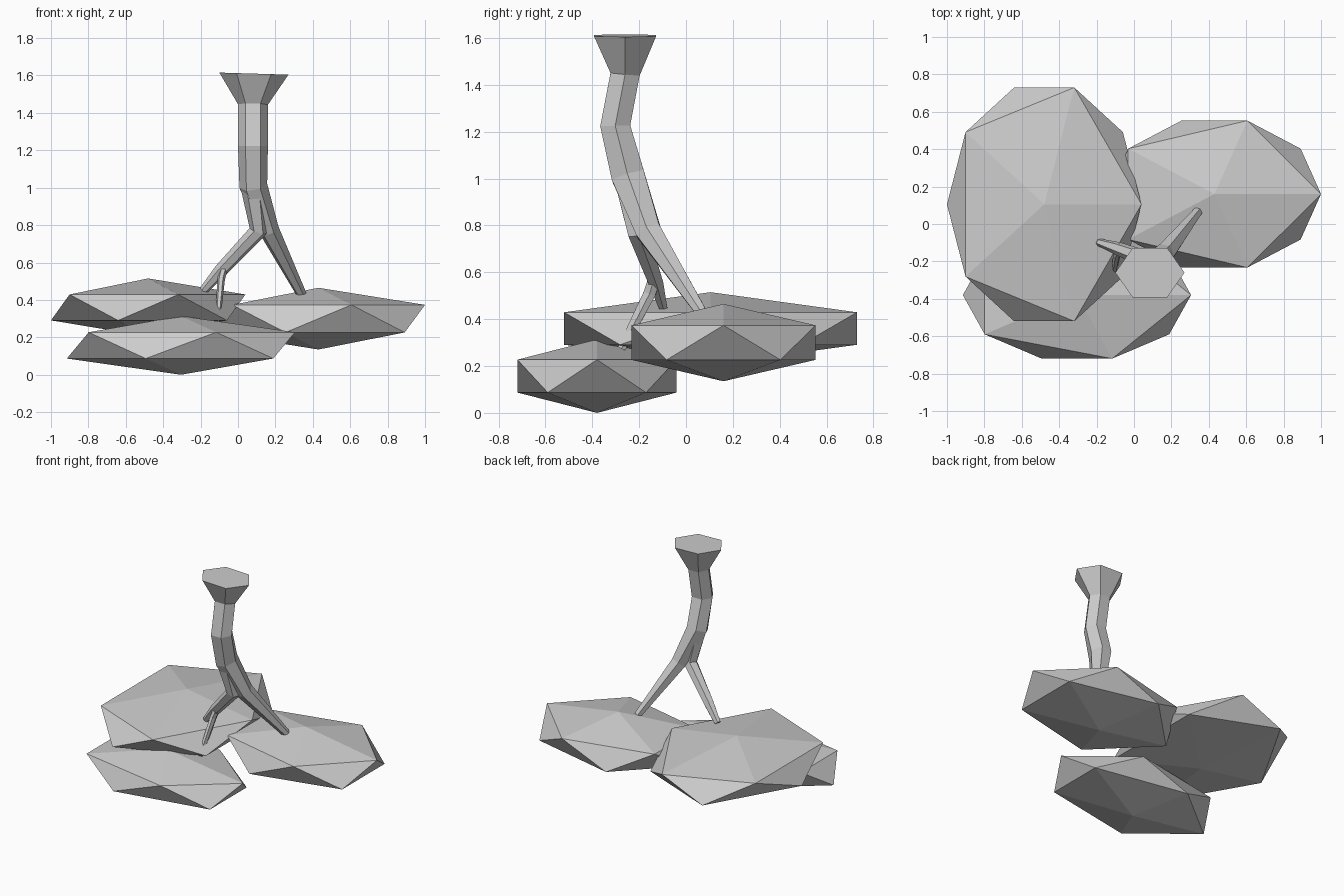
import bpy, bmesh, math
from mathutils import Vector

if "Cube" in bpy.data.objects:
    bpy.data.objects.remove(bpy.data.objects["Cube"])


def make_object(name, bm):
    bmesh.ops.recalc_face_normals(bm, faces=bm.faces)
    mesh = bpy.data.meshes.new(name)
    bm.to_mesh(mesh)
    bm.free()
    obj = bpy.data.objects.new(name, mesh)
    bpy.context.collection.objects.link(obj)
    return obj


def clump(name, center, rx, ry, rz):
    """Squashed icosahedron; rx and ry are the ring radii, rz the pole height."""
    bm = bmesh.new()
    c = Vector(center)

    def ring(start, z):
        return [bm.verts.new(c + Vector((rx * math.cos(a), ry * math.sin(a), z)))
                for a in (math.radians(start + 72 * i) for i in range(5))]

    up, low = ring(0, rz * 0.447), ring(36, -rz * 0.447)
    top = bm.verts.new(c + Vector((0, 0, rz)))
    bottom = bm.verts.new(c - Vector((0, 0, rz)))
    for i in range(5):
        j = (i + 1) % 5
        bm.faces.new((top, up[i], up[j]))
        bm.faces.new((up[i], low[i], up[j]))
        bm.faces.new((up[j], low[i], low[j]))
        bm.faces.new((bottom, low[j], low[i]))
    return make_object(name, bm)


def limb(name, path, sides=6):
    """Tapered tube along (x, y, z, radius_x, radius_y) points."""
    bm = bmesh.new()
    pts = [Vector(p[:3]) for p in path]
    rings = []
    for i, p in enumerate(path):
        t = Vector((0, 0, 0))
        if i > 0:
            t += (pts[i] - pts[i - 1]).normalized()
        if i < len(pts) - 1:
            t += (pts[i + 1] - pts[i]).normalized()
        t.normalize()
        v = t.cross(Vector((1, 0, 0))).normalized()
        u = v.cross(t).normalized()
        rings.append([bm.verts.new(pts[i] + u * p[3] * math.cos(a) + v * p[4] * math.sin(a))
                      for a in (2 * math.pi * k / sides for k in range(sides))])
    for a, b in zip(rings, rings[1:]):
        for k in range(sides):
            n = (k + 1) % sides
            bm.faces.new((a[k], a[n], b[n], b[k]))
    bm.faces.new(rings[0])
    bm.faces.new(rings[-1][::-1])
    return make_object(name, bm)


# Leaf clumps
clump("leaf_clump_back", (-0.48, 0.105, 0.36), 0.52, 0.657, 0.155)
clump("leaf_clump_right", (0.43, 0.16, 0.30), 0.57, 0.413, 0.165)
clump("leaf_clump_front", (-0.305, -0.38, 0.157), 0.61, 0.357, 0.157)

# Trunk with flared end, running into the right branch
limb("trunk", [
    (0.085, -0.26, 1.61, 0.185, 0.153),
    (0.08, -0.26, 1.445, 0.08, 0.072),
    (0.08, -0.302, 1.225, 0.08, 0.074),
    (0.082, -0.247, 1.01, 0.075, 0.082),
    (0.165, -0.16, 0.775, 0.055, 0.062),
    (0.34, 0.065, 0.43, 0.027, 0.027)])

# Left branch and its two twigs
limb("left_branch", [
    (0.08, -0.25, 1.0, 0.065, 0.065),
    (0.11, -0.205, 0.77, 0.05, 0.05),
    (-0.09, -0.13, 0.56, 0.037, 0.035),
    (-0.185, -0.098, 0.45, 0.024, 0.02)])
limb("left_twig", [
    (-0.07, -0.13, 0.59, 0.022, 0.03),
    (-0.09, -0.155, 0.51, 0.02, 0.03),
    (-0.11, -0.275, 0.275, 0.014, 0.02)])
